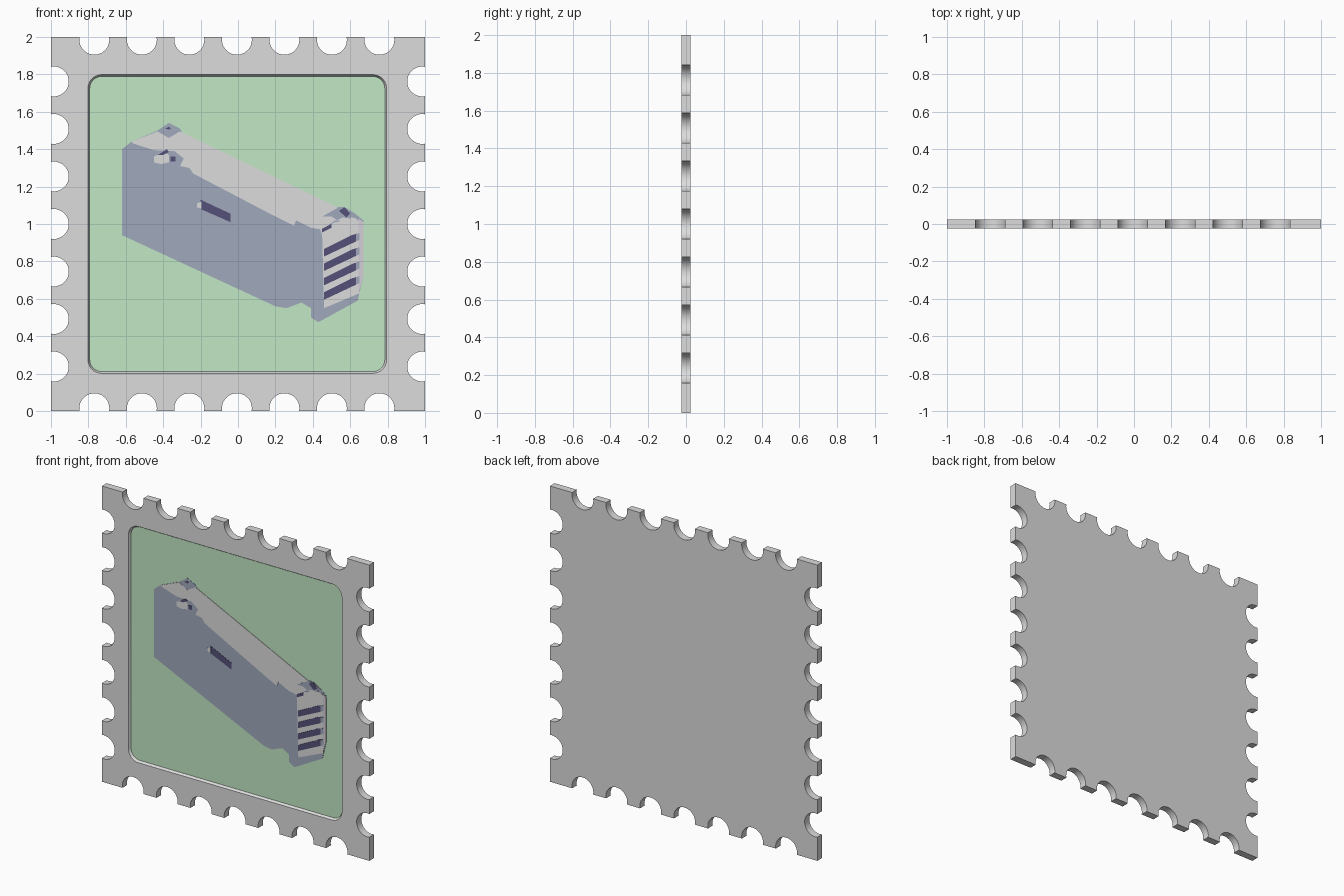
import bpy, bmesh, math
from mathutils import Matrix, Vector

if "Cube" in bpy.data.objects:
    bpy.data.objects.remove(bpy.data.objects["Cube"], do_unlink=True)


def material(name, *rgb):
    mat = bpy.data.materials.new(name)
    mat.use_nodes = True
    color = (*rgb, 1)
    mat.diffuse_color = color
    mat.node_tree.nodes["Principled BSDF"].inputs["Base Color"].default_value = color
    return mat


GREY = material("pale grey", .72, .72, .72)
GREEN = material("soft green", .54, .80, .55)
SLATE = material("slate blue", .35, .40, .51)
DARK = material("dark violet", .09, .08, .19)
MAUVE = material("pale mauve", .66, .62, .69)

HALF_THICK = .025
FLOOR = -.008          # y of the recess floor
LAYER = .0015          # thickness of each painted layer


def prism(name, front, back, y_front, y_back, mat):
    """Solid between two matching (x, z) outlines."""
    bm = bmesh.new()
    a = [bm.verts.new((x, y_front, z)) for x, z in front]
    b = [bm.verts.new((x, y_back, z)) for x, z in back]
    bm.faces.new(a)
    bm.faces.new(b)
    n = len(a)
    for i in range(n):
        j = (i + 1) % n
        bm.faces.new((a[i], a[j], b[j], b[i]))
    bmesh.ops.recalc_face_normals(bm, faces=bm.faces)
    mesh = bpy.data.meshes.new(name)
    bm.to_mesh(mesh)
    bm.free()
    mesh.materials.append(mat)
    obj = bpy.data.objects.new(name, mesh)
    bpy.context.collection.objects.link(obj)
    return obj


def perforated_outline(radius=.08, inset=.015, pitch=.254, steps=20):
    """Square outline with seven round bites on each side."""
    points = []
    lean = math.asin(inset / radius)
    for side in range(4):
        turn = Matrix.Rotation(side * math.pi / 2, 2)
        shift = -.006 * round(math.cos(side * math.pi / 2))
        local = [(-1, -1)]
        for k in range(-3, 4):
            for s in range(steps + 1):
                a = -lean + (math.pi + 2 * lean) * s / steps
                local.append((k * pitch + shift - radius * math.cos(a),
                              inset - 1 + radius * math.sin(a)))
        points += [turn @ Vector(p) for p in local]
    return [(p.x, p.y + 1) for p in points]


def rounded_square(half, radius, steps=8):
    points = []
    for corner in range(4):
        for s in range(steps + 1):
            a = (corner + s / steps) * math.pi / 2
            mid = (corner + .5) * math.pi / 2
            reach = (half - radius) * math.sqrt(2)
            points.append((reach * math.cos(mid) + radius * math.cos(a) - .004,
                           reach * math.sin(mid) + radius * math.sin(a) + 1))
    return points


def paint(name, mat, layer, *points):
    """Thin plate on the recess floor, outline in hundredths."""
    outline = [(x / 100, z / 100) for x, z in points]
    return prism(name, outline, outline, FLOOR - LAYER * layer, FLOOR, mat)


# Perforated frame with a tapered recess in the front
outline = perforated_outline()
frame = prism("perforated_frame", outline, outline, -HALF_THICK, HALF_THICK, GREY)
wide, narrow = rounded_square(.799, .075), rounded_square(.789, .065)
cutter = prism("recess_cutter", wide, narrow, -HALF_THICK - .0005, FLOOR, GREY)
cutter.hide_render = True
cut = frame.modifiers.new("recess", "BOOLEAN")
cut.operation = "DIFFERENCE"
cut.solver = "EXACT"
cut.object = cutter
bpy.ops.object.select_all(action="DESELECT")
bpy.context.view_layer.objects.active = frame
frame.select_set(True)
bpy.ops.object.modifier_apply(modifier=cut.name)
bpy.data.objects.remove(cutter, do_unlink=True)
bpy.ops.object.shade_smooth_by_angle(angle=math.radians(30))

# Green background panel
prism("background_panel", narrow, narrow, FLOOR - LAYER, FLOOR, GREEN)

# Painted box: whole silhouette in the side colour
paint("box_side", SLATE, 2,
      (-62, 94), (-62, 140), (-57, 144), (-43, 150), (-37, 154), (-31, 151),
      (-30, 149), (53, 109), (57, 109), (62, 106), (67, 102), (67, 72),
      (64, 59), (43, 47.5), (39, 50), (39, 55), (34, 58), (26, 55), (20, 56))

# Light top face with its ragged near edge
paint("box_top", GREY, 3,
      (-57, 144), (-43, 149.5), (-37, 146), (-31, 149.5), (53, 109), (55, 105),
      (63, 103), (62, 101), (52, 102), (45, 97), (39, 98), (31, 102), (30, 99),
      (20, 104), (-24, 127), (-26, 130), (-31, 131), (-29, 135), (-34, 139),
      (-45, 139.5), (-56, 143))

# Light end face and its shaded edge
paint("box_end", GREY, 3,
      (45, 94), (44, 97), (52, 101), (63, 103), (65, 101), (65, 63), (46, 55))
paint("box_end_edge", MAUVE, 4, (64.5, 103), (67, 101), (67, 72), (64.5, 63))

# Vent slots on the end face
for i in range(4):
    z = 61.5 + i * 7.7
    paint(f"vent_slot_{i + 1}", DARK, 5,
          (46, z - 2), (63, z + 6), (64.5, z + 8), (64.5, z + 10.5), (61, z + 9.5), (46, z + 2))
    paint(f"vent_tip_{i + 1}", SLATE, 6,
          (63, z + 6), (65, z + 7), (65, z + 10.5), (63, z + 10))
paint("short_slot", DARK, 5, (45, 95.5), (50, 98), (50, 100), (45, 97.5))

# Long slot in the side with a light end
paint("side_slot", DARK, 3, (-20, 113), (-4, 105.5), (-4, 101), (-20, 108))
paint("side_slot_end", GREY, 4, (-22, 109), (-22, 111), (-19.5, 112), (-19.5, 108))

# Small fittings on the top
paint("far_fitting_slot", DARK, 4, (-39, 151), (-37, 152), (-36, 151), (-37, 150.5))
paint("near_fitting", GREY, 3,
      (-45, 133), (-45, 136), (-40, 139), (-37, 137), (-37, 133), (-41, 132))
paint("near_fitting_slot", DARK, 5, (-43, 137), (-38, 140), (-37, 138.5), (-40, 137))
paint("near_fitting_hole", DARK, 5, (-36, 133.5), (-36, 136), (-33.5, 136), (-33.5, 133.5))
paint("end_fitting", SLATE, 4,
      (45, 104), (54, 109), (62, 106), (60, 103), (56, 103.5), (53, 102), (50, 104))
paint("end_fitting_slot", DARK, 5, (54, 107), (57, 109), (60, 105.5), (58, 103.5))
